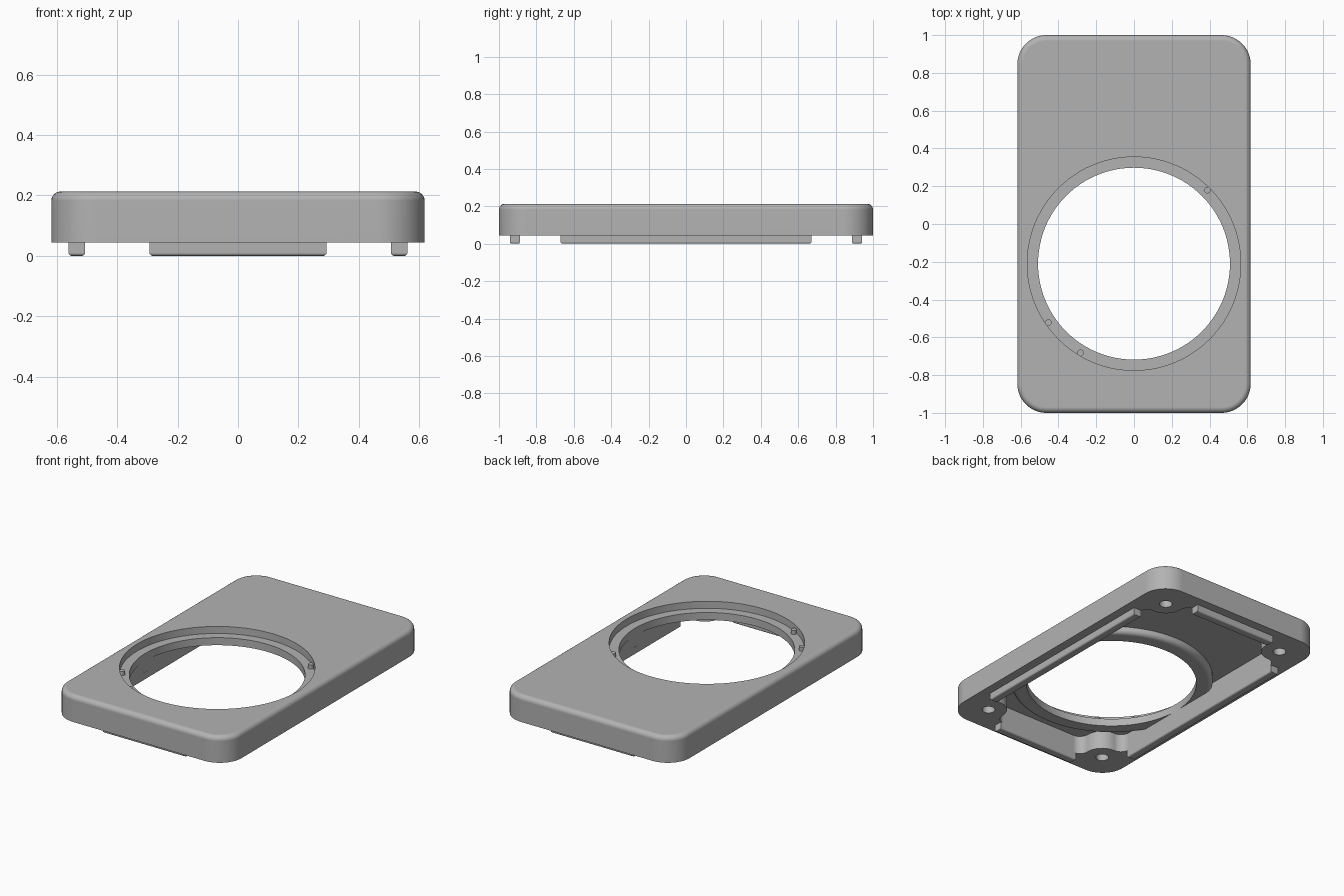
import bpy
import bmesh
from math import cos, sin, pi, radians

HOLE_Y = -0.21
BASE_Z, TOP_Z = 0.045, 0.213
CEILING_Z, LEDGE_Z, RING_Z = 0.163, 0.168, 0.12
WALL_X, WALL_Y = 0.507, 0.888      # inner cavity walls
BOSS_X, BOSS_Y, BOSS_R = 0.443, 0.824, 0.11
FILLET = 0.06

cube = bpy.data.objects.get("Cube")
if cube:
    bpy.data.objects.remove(cube, do_unlink=True)

grey = bpy.data.materials.new("plain grey")
grey.use_nodes = True
colour = (0.45, 0.45, 0.45, 1)
grey.diffuse_color = colour
grey.node_tree.nodes["Principled BSDF"].inputs["Base Color"].default_value = colour


def finish(name, bm):
    bmesh.ops.recalc_face_normals(bm, faces=bm.faces)
    mesh = bpy.data.meshes.new(name)
    bm.to_mesh(mesh)
    bm.free()
    mesh.materials.append(grey)
    obj = bpy.data.objects.new(name, mesh)
    bpy.context.collection.objects.link(obj)
    return obj


def arc(cx, cy, r, start, end, steps=10):
    angles = [radians(start + (end - start) * i / steps) for i in range(steps + 1)]
    return [(cx + r * cos(a), cy + r * sin(a)) for a in angles]


def four_way(quarter):
    """Mirror a first-quadrant outline into a closed loop."""
    half = quarter + [(-x, y) for x, y in reversed(quarter)]
    return half + [(-x, -y) for x, y in half]


def prism(name, outline, z0, z1, round_z=None, radius=0.03):
    bm = bmesh.new()
    face = bm.faces.new([bm.verts.new((x, y, z0)) for x, y in outline])
    top = bmesh.ops.extrude_face_region(bm, geom=[face])["geom"]
    for v in top:
        if isinstance(v, bmesh.types.BMVert):
            v.co.z = z1
    if round_z is not None:
        rim = [e for e in bm.edges if all(abs(v.co.z - round_z) < 1e-5 for v in e.verts)]
        bmesh.ops.bevel(bm, geom=rim, offset=radius, segments=6, profile=0.5, affect='EDGES')
    return finish(name, bm)


def disc(name, x, y, r, z0, z1, sides=96):
    outline = arc(x, y, r, 0, 360, sides)[:-1]
    return prism(name, outline, z0, z1)


def lathe(name, profile, y, sides=96):
    """Solid of revolution whose profile starts and ends on the axis."""
    bm = bmesh.new()
    verts = [bm.verts.new((r, 0, z)) for r, z in profile]
    edges = [bm.edges.new(pair) for pair in zip(verts, verts[1:])]
    bmesh.ops.spin(bm, geom=verts + edges, cent=(0, 0, 0), axis=(0, 0, 1),
                   angle=2 * pi, steps=sides)
    bmesh.ops.remove_doubles(bm, verts=bm.verts, dist=1e-5)
    bmesh.ops.translate(bm, verts=bm.verts, vec=(0, y, 0))
    return finish(name, bm)


def cut(obj, cutter):
    """Subtract the cutter and discard it."""
    mod = obj.modifiers.new("cut", 'BOOLEAN')
    mod.operation = 'DIFFERENCE'
    mod.solver = 'EXACT'
    mod.object = cutter
    graph = bpy.context.evaluated_depsgraph_get()
    mesh = bpy.data.meshes.new_from_object(obj.evaluated_get(graph))
    obj.modifiers.clear()
    obj.data = mesh
    bpy.data.objects.remove(cutter, do_unlink=True)


def smooth(obj):
    bpy.ops.object.select_all(action='DESELECT')
    obj.select_set(True)
    bpy.context.view_layer.objects.active = obj
    bpy.ops.object.shade_smooth_by_angle(angle=radians(35))
    weighted = obj.modifiers.new("even shading", 'WEIGHTED_NORMAL')
    weighted.keep_sharp = True


# Outer cover with rounded corners and a soft top rim
cover = prism("cover", four_way(arc(0.463, 0.845, 0.155, 0, 90, 14)),
              BASE_Z, TOP_Z, round_z=TOP_Z)

# Underside cavity, waisted around the four screw bosses
reach = BOSS_R + FILLET
quarter = (arc(WALL_X - FILLET, BOSS_Y - reach, FILLET, 0, 88)
           + arc(BOSS_X, BOSS_Y, BOSS_R, 268, 182)
           + arc(BOSS_X - reach, WALL_Y - FILLET, FILLET, 2, 90))
cavity = prism("cavity_cutter", four_way(quarter), BASE_Z - 0.05, CEILING_Z)

# Dished ring support left standing in the cavity
dish = ([(0, RING_Z)] + arc(0.575, RING_Z + 0.03, 0.03, 270, 345, 6)
        + arc(0.625, CEILING_Z, 0.02, 180, 90, 3) + [(0, CEILING_Z + 0.02)])
cut(cavity, lathe("dish_cutter", dish, HOLE_Y))
cut(cover, cavity)

# Stepped round opening
cut(cover, disc("recess_cutter", 0, HOLE_Y, 0.565, LEDGE_Z, 0.3))
cut(cover, disc("opening_cutter", 0, HOLE_Y, 0.508, -0.1, 0.3))

# Screw holes in the corner bosses
for sx in (-1, 1):
    for sy in (-1, 1):
        cut(cover, disc("screw_cutter", sx * BOSS_X, sy * BOSS_Y, 0.038, -0.1, 0.15, 32))
smooth(cover)


def lip(name, x, y, half_x, half_y):
    outline = [(x - half_x, y - half_y), (x + half_x, y - half_y),
               (x + half_x, y + half_y), (x - half_x, y + half_y)]
    smooth(prism(name, outline, 0, BASE_Z + 0.004, round_z=0, radius=0.01))


# Locating lips along the four inner walls
for side, s in (("left", 1), ("right", -1)):
    lip(side + "_lip", s * (WALL_X + 0.027), 0, 0.027, 0.67)
for side, s in (("back", 1), ("front", -1)):
    lip(side + "_lip", 0, s * (WALL_Y + 0.027), 0.293, 0.027)

# Small keying pegs against the recess wall
for i, angle in enumerate((45, 214.5, 239)):
    a = radians(angle)
    smooth(disc(f"key_peg_{i + 1}", 0.55 * cos(a), HOLE_Y + 0.55 * sin(a), 0.017,
                LEDGE_Z - 0.005, LEDGE_Z + 0.025, 20))
